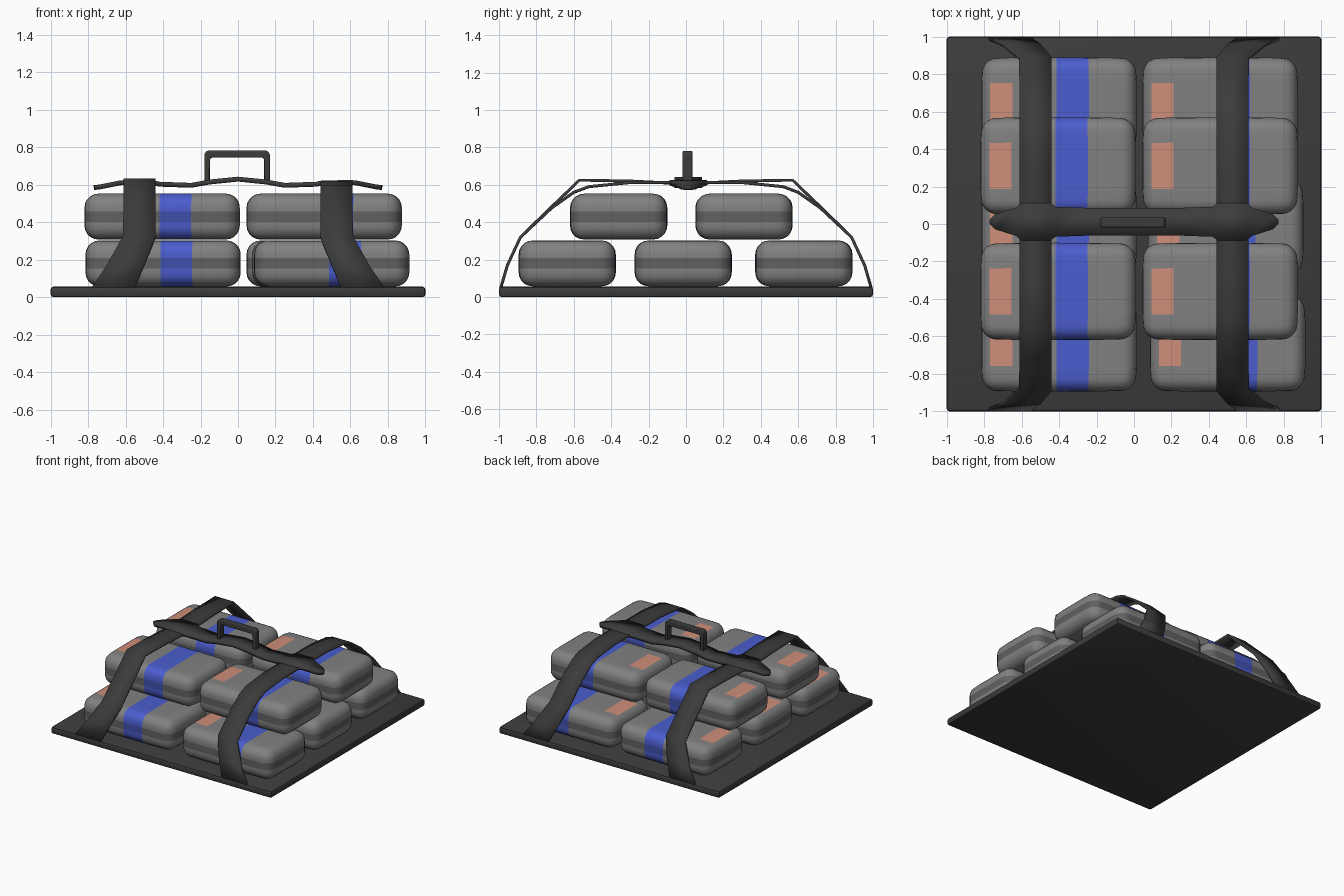
import bpy, bmesh
from mathutils import Vector

if "Cube" in bpy.data.objects:
    bpy.data.objects.remove(bpy.data.objects["Cube"])


def material(name, rgb):
    m = bpy.data.materials.new(name)
    m.diffuse_color = (*rgb, 1)
    m.use_nodes = True
    m.node_tree.nodes["Principled BSDF"].inputs["Base Color"].default_value = m.diffuse_color
    return m


DARK = material("dark_webbing", (0.045, 0.045, 0.045))
GREY = material("bag_grey", (0.22, 0.22, 0.22))
BAND = material("bag_band", (0.12, 0.12, 0.12))
BLUE = material("blue_stripe", (0.07, 0.11, 0.62))
DEEP = material("blue_stripe_band", (0.05, 0.08, 0.42))
ORANGE = material("orange_label", (0.62, 0.27, 0.19))


def finish(bm, name, mats, loc=(0, 0, 0), angle=0.6):
    bmesh.ops.recalc_face_normals(bm, faces=bm.faces)
    me = bpy.data.meshes.new(name)
    bm.to_mesh(me)
    bm.free()
    ob = bpy.data.objects.new(name, me)
    ob.location = loc
    bpy.context.collection.objects.link(ob)
    for m in mats:
        me.materials.append(m)
    bpy.ops.object.select_all(action='DESELECT')
    ob.select_set(True)
    bpy.context.view_layer.objects.active = ob
    bpy.ops.object.shade_smooth_by_angle(angle=angle)
    return ob


def box(size, radius, segments):
    bm = bmesh.new()
    bmesh.ops.create_cube(bm, size=1)
    bmesh.ops.scale(bm, vec=size, verts=bm.verts)
    bmesh.ops.bevel(bm, geom=bm.edges[:], offset=radius, segments=segments,
                    profile=0.5, affect='EDGES')
    return bm


def bag(name, x, y, z):
    """Soft case with a dark waist band, a blue stripe and a label on top."""
    sx, sy, sz = 0.835, 0.52, 0.245
    bm = box((sx, sy, sz), 0.075, 5)
    cuts = [(0, c) for c in (-0.37, -0.25, -0.015, 0.16, 0.3)]
    cuts += [(1, c) for c in (-0.125, 0.125)] + [(2, c) for c in (-0.028, 0.028)]
    for axis, c in cuts:
        p, n = Vector(), Vector()
        p[axis], n[axis] = c, 1
        bmesh.ops.bisect_plane(bm, geom=bm.verts[:] + bm.edges[:] + bm.faces[:],
                               plane_co=p, plane_no=n)
    for f in bm.faces:
        c = f.calc_center_median()
        band = abs(c.z) < 0.028
        if -0.015 < c.x < 0.16:
            f.material_index = 3 if band else 2
        elif band:
            f.material_index = 1
        elif c.z > 0.06 and -0.37 < c.x < -0.25 and abs(c.y) < 0.125:
            f.material_index = 4
    # gentle pillow taper towards the corners
    for v in bm.verts:
        u, w = 2 * v.co.x / sx, 2 * v.co.y / sy
        v.co.x *= 1 - 0.03 * w * w
        v.co.y *= 1 - 0.02 * u * u
    finish(bm, name, (GREY, BAND, BLUE, DEEP, ORANGE), (x, y, z), 0.9)


def ribbon(name, pairs, thickness):
    """Strip lofted through pairs of edge points, then thickened."""
    bm = bmesh.new()
    rows = [(bm.verts.new(a), bm.verts.new(b)) for a, b in pairs]
    for (a, b), (c, d) in zip(rows, rows[1:]):
        bm.faces.new((a, b, d, c))
    ob = finish(bm, name, (DARK,))
    mod = ob.modifiers.new("thickness", 'SOLIDIFY')
    mod.thickness, mod.offset = thickness, 0
    return ob


# base board
finish(box((2, 2, 0.056), 0.014, 2), "base_board", (DARK,), (0, 0, 0.028))

# lower layer of six bags, upper layer of four
for i, (y, xr) in enumerate(((-0.635, 0.5), (-0.015, 0.49), (0.63, 0.46))):
    bag(f"lower_left_bag_{i}", -0.4, y, 0.18)
    bag(f"lower_right_bag_{i}", xr, y, 0.18)
for i, y in enumerate((-0.36, 0.31)):
    bag(f"upper_left_bag_{i}", -0.405, y, 0.43)
    bag(f"upper_right_bag_{i}", 0.46, y, 0.43)

# straps: (distance from middle, height, outer x, inner x), feet flare outwards
foot = [(0.99, 0.05, 0.78, 0.55), (0.955, 0.17, 0.7, 0.5), (0.885, 0.32, 0.615, 0.44)]
over = {-1: [(0.7, 0.5), (0.57, 0.625), (0.3, 0.62), (0.1, 0.61)],
        1: [(0.72, 0.475), (0.6, 0.56), (0.52, 0.59), (0.3, 0.612), (0.1, 0.612)]}
for s, label in ((-1, "left"), (1, "right")):
    half = foot + [(y, z, 0.61, 0.44) for y, z in over[s]]
    path = [(-y, z, a, b) for y, z, a, b in half] + [p for p in reversed(half)]
    ribbon(f"{label}_strap", [((s * a, y, z), (s * b, y, z)) for y, z, a, b in path], 0.016)

# cross bar: (x, height, half width), pointed ends and fillets at the straps
wing = [(0.77, 0.585, 0.012), (0.74, 0.588, 0.04), (0.63, 0.61, 0.075), (0.6, 0.612, 0.1),
        (0.45, 0.61, 0.1), (0.42, 0.603, 0.08), (0.25, 0.597, 0.074), (0.15, 0.615, 0.074)]
bar = [(-x, z, w) for x, z, w in wing] + [(0, 0.63, 0.074)] + wing[::-1]
ribbon("cross_bar", [((x, 0.012 - w, z), (x, 0.012 + w, z)) for x, z, w in bar], 0.026)

# carrying handle: U-shaped outline extruded in depth
outer = [(0.175, 0.61), (0.175, 0.765), (0.16, 0.782)]
inner = [(0.138, 0.745), (0.145, 0.735), (0.145, 0.61)]
right = outer + inner
bm = bmesh.new()
outline = outer + [(-x, z) for x, z in outer[::-1]] + [(-x, z) for x, z in inner[::-1]] + inner
face = bm.faces.new([bm.verts.new((x, -0.018, z)) for x, z in outline])
ext = bmesh.ops.extrude_face_region(bm, geom=[face])
bmesh.ops.translate(bm, vec=(0, 0.052, 0),
                    verts=[v for v in ext["geom"] if isinstance(v, bmesh.types.BMVert)])
handle = finish(bm, "carry_handle", (DARK,), (-0.005, 0, 0))
mod = handle.modifiers.new("soft_edges", 'BEVEL')
mod.width, mod.segments = 0.008, 2
